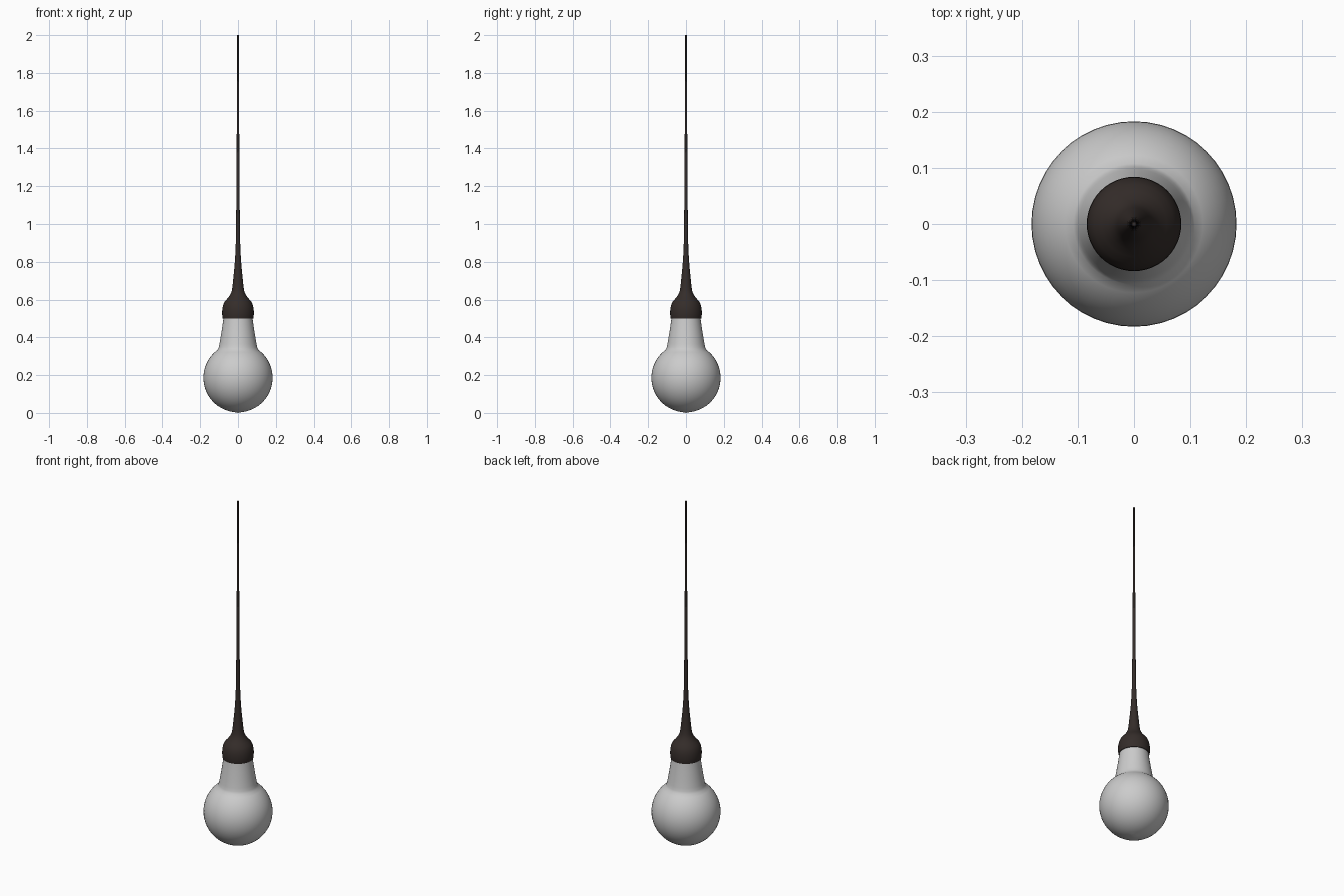
import bpy, bmesh, math

if "Cube" in bpy.data.objects:
    bpy.data.objects.remove(bpy.data.objects["Cube"])

def lathe(name, profile, color=None, segments=48, angle=40):
    """Revolve (radius, z) points about the z axis."""
    bm = bmesh.new()
    verts = [bm.verts.new((r, 0, z)) for r, z in profile]
    edges = [bm.edges.new(p) for p in zip(verts, verts[1:])]
    bmesh.ops.spin(bm, geom=verts + edges, cent=(0, 0, 0), axis=(0, 0, 1),
                   angle=2 * math.pi, steps=segments)
    bmesh.ops.remove_doubles(bm, verts=bm.verts, dist=1e-5)
    bmesh.ops.recalc_face_normals(bm, faces=bm.faces)
    me = bpy.data.meshes.new(name)
    bm.to_mesh(me)
    bm.free()
    ob = bpy.data.objects.new(name, me)
    bpy.context.collection.objects.link(ob)
    if color:
        mat = bpy.data.materials.new(name + "_color")
        mat.diffuse_color = color
        mat.use_nodes = True
        mat.node_tree.nodes["Principled BSDF"].inputs["Base Color"].default_value = mat.diffuse_color
        me.materials.append(mat)
    bpy.context.view_layer.objects.active = ob
    ob.select_set(True)
    bpy.ops.object.shade_smooth_by_angle(angle=math.radians(angle))
    ob.select_set(False)
    return ob

# glass bulb: round globe blending into a tapered neck
R, C = 0.183, 0.186
globe = []
for i in range(25):
    a = math.radians(-90 + i * 144 / 24)
    globe.append((max(R * math.cos(a), 0), C + R * math.sin(a) - 0.003 * (i < 1)))
neck = [(0.102, 0.347), (0.098, 0.365), (0.092, 0.40), (0.084, 0.45),
        (0.077, 0.50), (0.075, 0.52), (0, 0.52)]
lathe("bulb", globe + neck, angle=60)

# dark socket sweeping up into the thin hanging cord
dark = (0.035, 0.026, 0.023, 1)
lathe("socket_and_cord", [
    (0, 0.50), (0.081, 0.50), (0.083, 0.51), (0.084, 0.53), (0.083, 0.55),
    (0.079, 0.57), (0.071, 0.588), (0.058, 0.603), (0.046, 0.618),
    (0.038, 0.632), (0.033, 0.646), (0.029, 0.67), (0.023, 0.73),
    (0.018, 0.78), (0.0135, 0.85), (0.011, 0.92), (0.0095, 1.05), (0.008, 1.2),
    (0.0065, 1.5), (0.005, 1.8), (0.004, 2.0), (0, 2.0)], dark)
